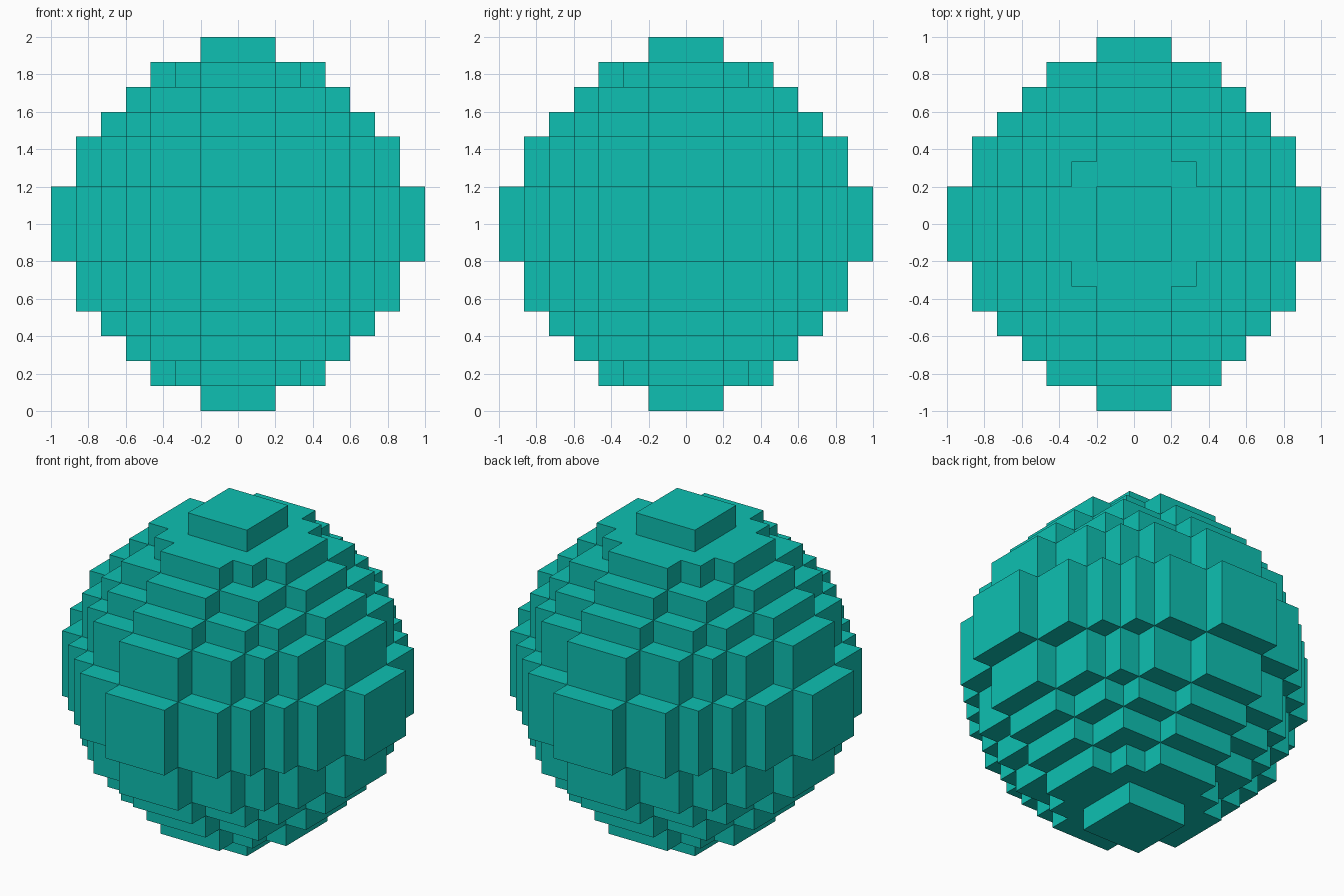
import bpy
import bmesh
from mathutils import Vector

old = bpy.data.objects.get("Cube")
if old:
    bpy.data.objects.remove(old, do_unlink=True)

N = 7                       # blocks from the centre block to the outside
S = 2 / (2 * N + 1)         # block size

# Teal material
teal = bpy.data.materials.new("teal")
teal.use_nodes = True
colour = (0.0044, 0.527, 0.445, 1)
teal.diffuse_color = colour
teal.node_tree.nodes["Principled BSDF"].inputs["Base Color"].default_value = colour

# Reach of each layer, counted from the middle layer outwards
LAYER_REACH = [7, 7, 6, 6, 5, 4, 3, 1]
# Half width of each row in a layer of a given reach, from the middle row outwards
ROWS = {
    7: [7, 7, 6, 6, 5, 4, 3, 1],
    6: [6, 6, 5, 5, 4, 3, 1],
    5: [5, 5, 4, 4, 3, 1],
    4: [4, 4, 3, 3, 1],
    3: [3, 3, 2, 1],
    1: [1, 1],
}


def filled(i, j, k):
    """True where the ball has a block."""
    if abs(k) > N:
        return False
    rows = ROWS[LAYER_REACH[abs(k)]]
    return abs(j) < len(rows) and abs(i) <= rows[abs(j)]


# Outer faces of the blocks
bm = bmesh.new()
span = range(-N, N + 1)
cells = [(i, j, k) for i in span for j in span for k in span if filled(i, j, k)]
for cell in cells:
    for axis in range(3):
        for sign in (-1, 1):
            n = Vector((0, 0, 0))
            n[axis] = sign
            if filled(*(int(a + b) for a, b in zip(cell, n))):
                continue
            u = Vector((0, 0, 0))
            u[(axis + 1) % 3] = 0.5
            v = n.cross(u)
            mid = Vector(cell) + n * 0.5
            corners = (mid - u - v, mid + u - v, mid + u + v, mid - u + v)
            bm.faces.new([bm.verts.new(p * S + Vector((0, 0, 1))) for p in corners])

# Weld the blocks and merge flat areas into single faces
bmesh.ops.remove_doubles(bm, verts=bm.verts, dist=S * 0.01)
bmesh.ops.dissolve_limit(bm, angle_limit=0.01, verts=bm.verts, edges=bm.edges)

mesh = bpy.data.meshes.new("block_ball")
bm.to_mesh(mesh)
bm.free()
mesh.materials.append(teal)
ball = bpy.data.objects.new("block_ball", mesh)
bpy.context.collection.objects.link(ball)
